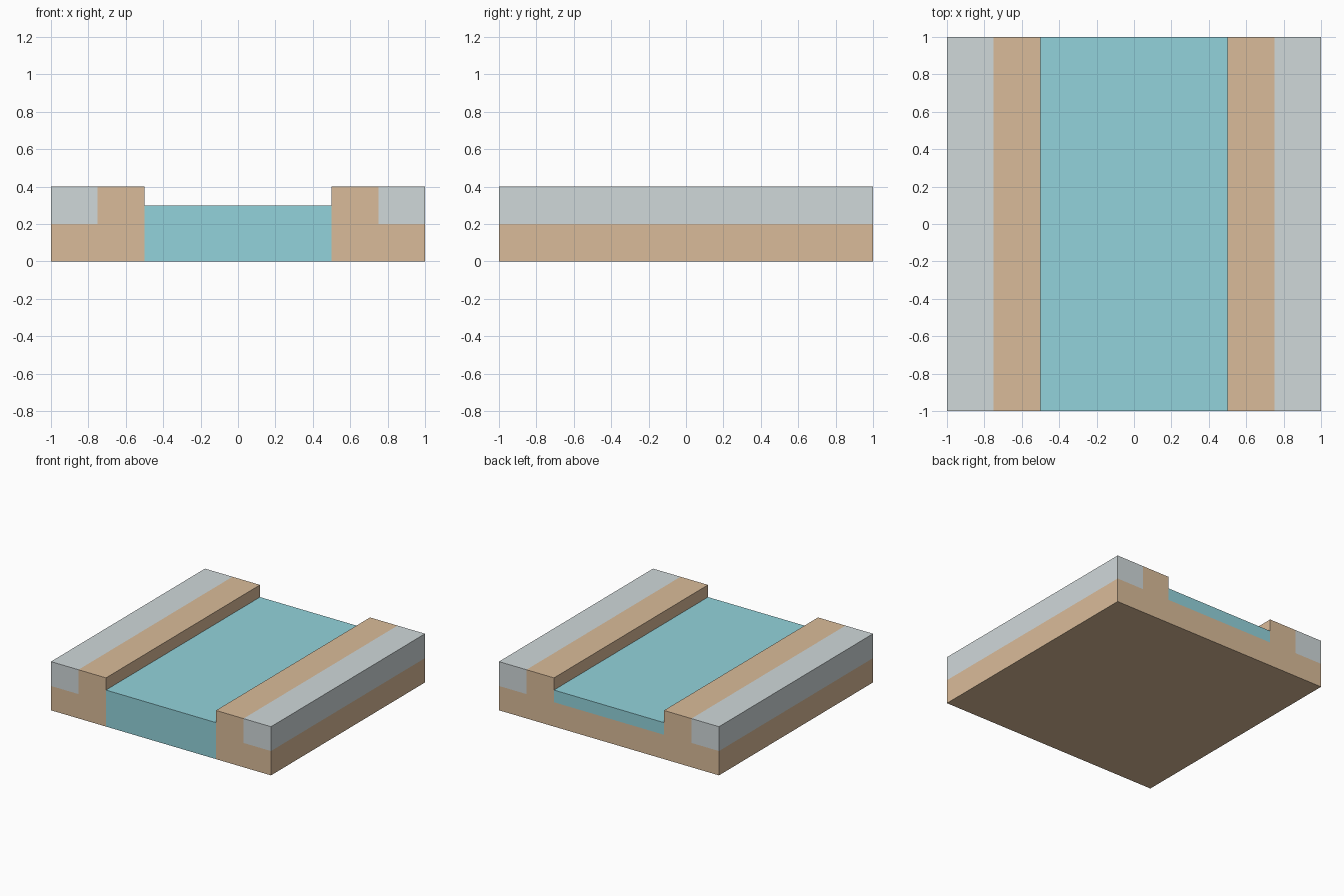
import bpy, bmesh

if "Cube" in bpy.data.objects:
    bpy.data.objects.remove(bpy.data.objects["Cube"])


def part(name, color, strips, front, back):
    """Right half of a tile part: (x, z) strips swept along y plus end caps, mirrored in x.
    All outlines run counter-clockwise as seen from the front."""
    bm = bmesh.new()

    def face(points):
        bm.faces.new([bm.verts.new(p) for p in points])

    for path in strips:
        for (ax, az), (bx, bz) in zip(path, path[1:]):
            face([(ax, -1, az), (ax, 1, az), (bx, 1, bz), (bx, -1, bz)])
    face([(x, -1, z) for x, z in front])
    face([(x, 1, z) for x, z in reversed(back)])
    bmesh.ops.remove_doubles(bm, verts=bm.verts, dist=1e-4)

    mesh = bpy.data.meshes.new(name)
    bm.to_mesh(mesh)
    bm.free()
    mat = bpy.data.materials.new(name + "_color")
    mat.diffuse_color = (*color, 1)
    mat.use_nodes = True
    mat.node_tree.nodes["Principled BSDF"].inputs["Base Color"].default_value = mat.diffuse_color
    mesh.materials.append(mat)
    ob = bpy.data.objects.new(name, mesh)
    bpy.context.collection.objects.link(ob)
    mod = ob.modifiers.new("mirror", 'MIRROR')
    mod.use_clip = True
    return ob


# sandy base with raised banks; its front is open where the water falls
bank = [(1, 0), (1, .2), (.75, .2), (.75, .4), (.5, .4), (.5, .3)]
part("earth_banks", (.70, .50, .32),
     strips=[[(0, 0), (.5, 0), (1, 0), (1, .2)],
             [(.75, .4), (.5, .4), (.5, .3)]],
     front=[(.5, 0)] + bank,
     back=[(0, 0), (.5, 0)] + bank + [(.5, .2), (0, .2)])

# pale top strips along the outer edges
block = [(.75, .2), (1, .2), (1, .4), (.75, .4)]
part("bank_tops", (.63, .69, .70),
     strips=[[(1, .2), (1, .4), (.75, .4)]],
     front=block, back=block)

# water: shallow at the back, falling to the ground at the front
part("river_water", (.29, .65, .71),
     strips=[[(.5, .3), (0, .3)]],
     front=[(0, 0), (.5, 0), (.5, .3), (0, .3)],
     back=[(0, .2), (.5, .2), (.5, .3), (0, .3)])
